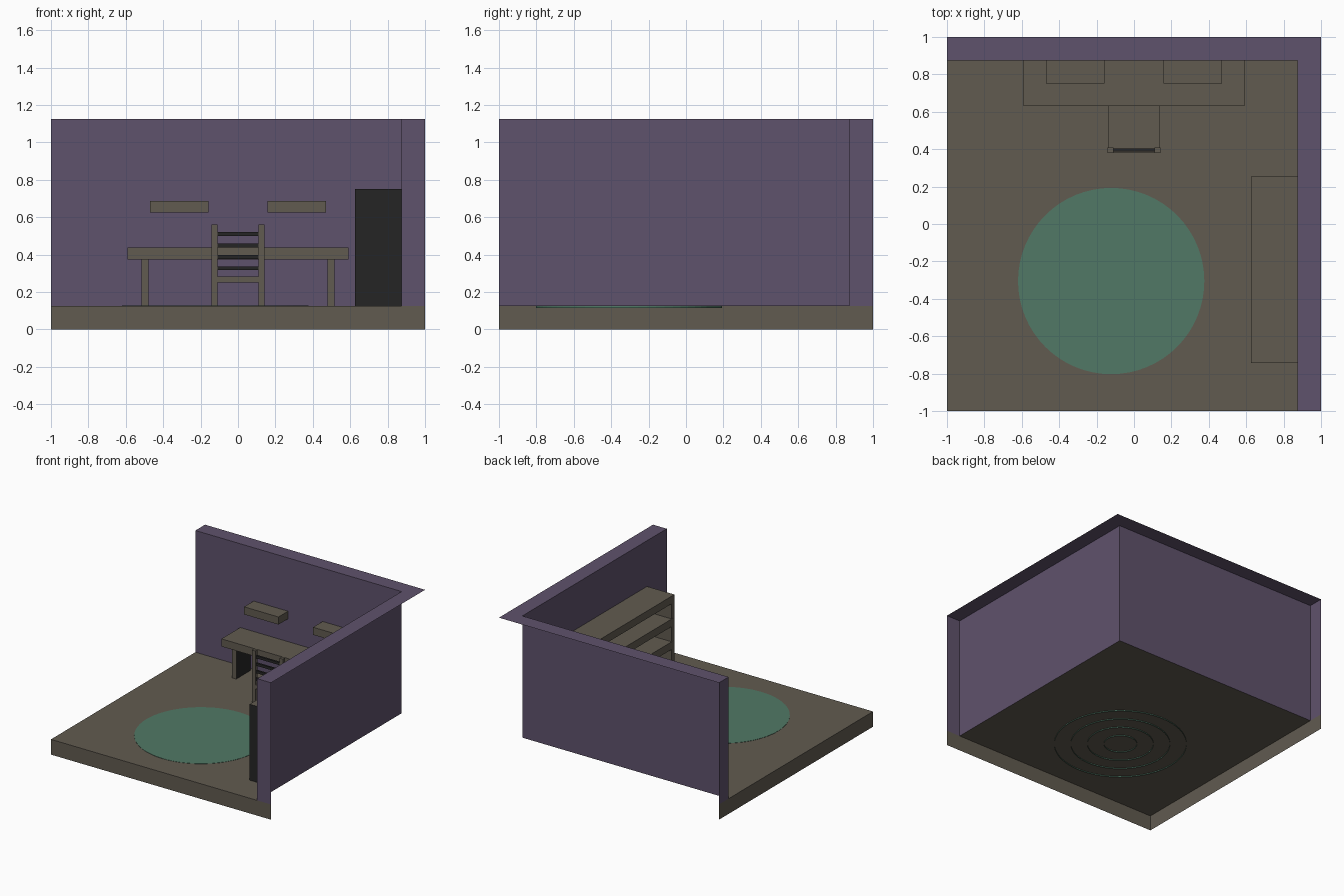
import bpy, bmesh, math

if "Cube" in bpy.data.objects:
    bpy.data.objects.remove(bpy.data.objects["Cube"])


def material(name, rgb):
    # sRGB 0-255 to linear diffuse colour
    lin = [((c / 255 + 0.055) / 1.055) ** 2.4 for c in rgb]
    m = bpy.data.materials.new(name)
    m.diffuse_color = (*lin, 1)
    m.use_nodes = True
    m.node_tree.nodes["Principled BSDF"].inputs["Base Color"].default_value = m.diffuse_color
    return m


WOOD = material("grey_brown", (97, 91, 80))
PURPLE = material("wall_purple", (95, 82, 108))
GREEN = material("rug_green", (81, 121, 102))
DARK = material("near_black", (37, 37, 37))


def finish(name, bm, *mats):
    mesh = bpy.data.meshes.new(name)
    bm.to_mesh(mesh)
    bm.free()
    for m in mats:
        mesh.materials.append(m)
    ob = bpy.data.objects.new(name, mesh)
    bpy.context.collection.objects.link(ob)
    return ob


def box(name, x, y, z, mat=WOOD, dark_axis=None):
    # box from ranges; faces along dark_axis get the dark colour
    bm = bmesh.new()
    bmesh.ops.create_cube(bm, size=1)
    for v in bm.verts:
        v.co = [r[0] if c < 0 else r[1] for c, r in zip(v.co, (x, y, z))]
    bm.normal_update()
    if dark_axis is not None:
        for f in bm.faces:
            f.material_index = int(abs(f.normal[dark_axis]) > 0.9)
    return finish(name, bm, mat, DARK)


def sheet(name, quads, mat):
    # open shell made of flat quads
    bm = bmesh.new()
    for q in quads:
        bm.faces.new([bm.verts.new(p) for p in q])
    bmesh.ops.remove_doubles(bm, verts=bm.verts, dist=1e-5)
    return finish(name, bm, mat)


def flat(x0, x1, y0, y1, z):
    return [(x0, y0, z), (x1, y0, z), (x1, y1, z), (x0, y1, z)]


def face_front(x0, x1, y, z0, z1):
    return [(x0, y, z0), (x1, y, z0), (x1, y, z1), (x0, y, z1)]


def face_left(x, y0, y1, z0, z1):
    return [(x, y1, z0), (x, y0, z0), (x, y0, z1), (x, y1, z1)]


F, T, W = 0.125, 1.125, 0.875  # floor top, wall top, inner wall plane

# Floor: top and two outer edges, open underneath
sheet("floor", [flat(-1, W, -1, W, F),
                face_front(-1, W, -1, 0, F), face_front(W, 1, -1, 0, F),
                face_left(-1, -1, W, 0, F), face_left(-1, W, 1, 0, F)], WOOD)

# Walls: inner faces, ends and tops, open on the outside
sheet("back_wall", [face_front(-1, W, W, F, T), face_left(-1, W, 1, F, T),
                    flat(-1, W, W, 1, T), flat(W, 1, W, 1, T)], PURPLE)
sheet("right_wall", [face_left(W, -1, W, F, T), face_front(W, 1, -1, F, T),
                     flat(W, 1, -1, W, T)], PURPLE)

# Rug: flat rings with short skirts through the floor
bm = bmesh.new()
N, RT, RB = 64, 0.127, 0.116


def ring(r, z):
    return [bm.verts.new((-0.122 + r * math.cos(2 * math.pi * i / N),
                          -0.305 + r * math.sin(2 * math.pi * i / N), z))
            for i in range(N)]


inner = None
for k in range(1, 5):
    top, low = ring(0.1245 * k, RT), ring(0.1245 * k, RB)
    if inner is None:
        bm.faces.new(top)
    for i in range(N):
        j = (i + 1) % N
        if inner:
            bm.faces.new((inner[i], top[i], top[j], inner[j]))
        bm.faces.new((low[i], low[j], top[j], top[i]))
    inner = top
finish("rug", bm, GREEN)

B = W - 0.001   # just clear of the walls
G = F + 0.001   # just clear of the floor

# Desk with panel legs
box("desk_top", (-0.592, 0.592), (0.63, B), (0.375, 0.4375))
for side, s in (("left", -1), ("right", 1)):
    xs = sorted((s * 0.478, s * 0.515))
    box("desk_leg_" + side, xs, (0.66, 0.845), (G, 0.376), dark_axis=0)
    # Wall shelves
    box("wall_shelf_" + side, sorted((s * 0.157, s * 0.47)), (0.75, B), (0.625, 0.6875))

# Chair
box("chair_seat", (-0.14, 0.14), (0.383, 0.66), (0.25, 0.283))
for side, s in (("left", -1), ("right", 1)):
    xs = sorted((s * 0.109, s * 0.141))
    box("chair_back_post_" + side, xs, (0.38, 0.41), (G, 0.562))
    box("chair_leg_" + side, xs, (0.63, 0.661), (G, 0.251))
for i in range(4):
    z = 0.317 + 0.061 * i
    box(f"chair_slat_{i + 1}", (-0.11, 0.11), (0.388, 0.404), (z, z + 0.021), mat=DARK)

# Bookcase: three boards between two end panels
for i, z in enumerate((0.3125, 0.5, 0.6875)):
    box(f"bookcase_board_{i + 1}", (0.625, B), (-0.742, 0.255), (z, z + 0.0625), dark_axis=1)
for i, z in enumerate((G, 0.375, 0.5625)):
    top = (0.3125, 0.5, 0.6875)[i]
    for side, y in (("front", -0.742), ("back", 0.255)):
        d = 0.035 if side == "front" else -0.035
        ob = box(f"bookcase_{side}_panel_{i + 1}", (0.626, B), sorted((y, y + d)), (z, top))
        for p in ob.data.polygons:   # only the outward end is dark
            p.material_index = int(p.normal.y * d < -0.01)
